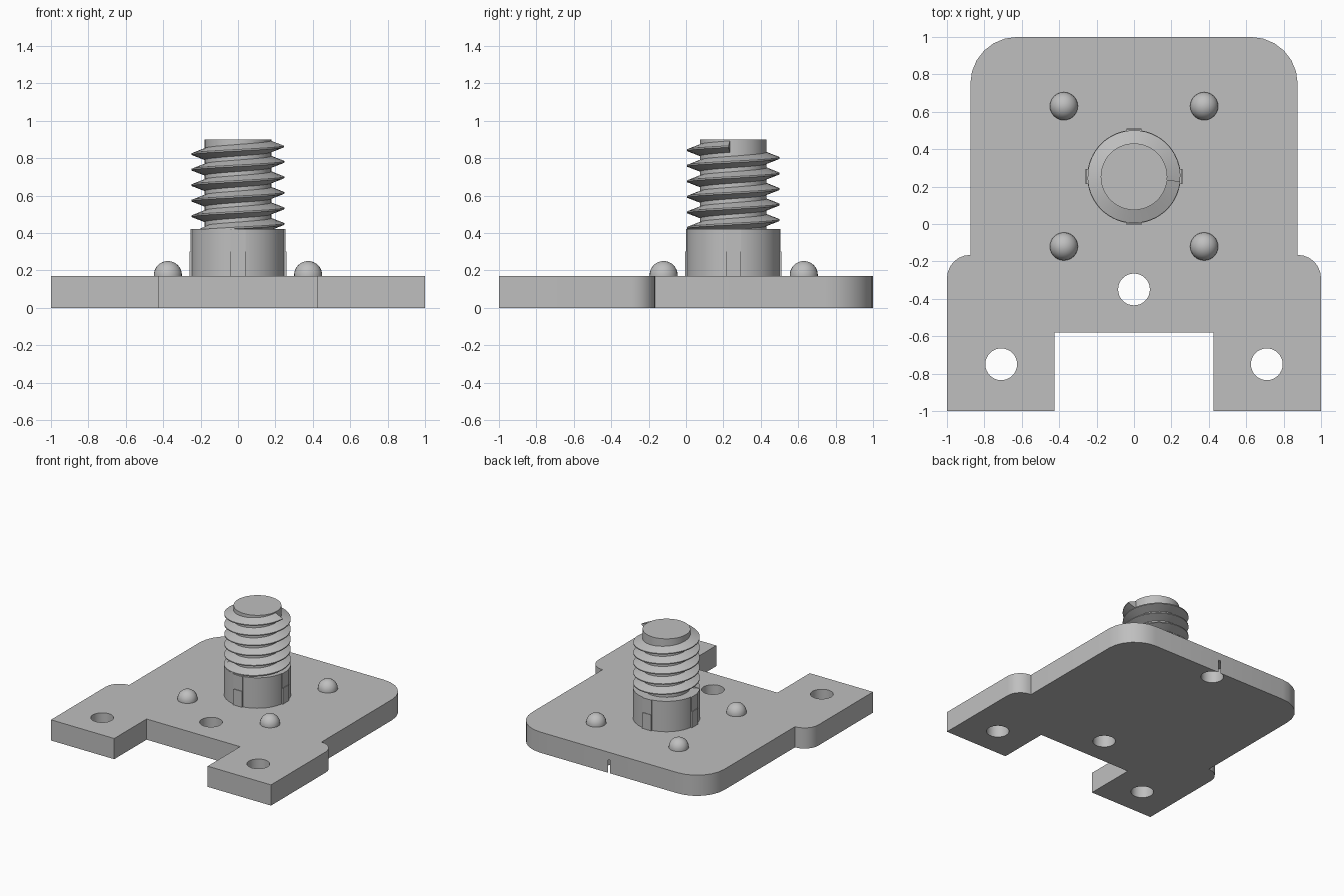
import bpy, bmesh
from math import sin, cos, pi, radians
from mathutils import Matrix, Vector

if "Cube" in bpy.data.objects:
    bpy.data.objects.remove(bpy.data.objects["Cube"], do_unlink=True)

# One plain grey for the whole part
grey = bpy.data.materials.new("plain grey")
grey.use_nodes = True
COLOUR = (0.52, 0.52, 0.52, 1)
grey.diffuse_color = COLOUR
grey.node_tree.nodes["Principled BSDF"].inputs["Base Color"].default_value = COLOUR

PLATE_TOP = 0.17
BOSS_TOP = 0.42
STUD_Y = 0.253


def make(name, bm):
    bmesh.ops.recalc_face_normals(bm, faces=bm.faces)
    mesh = bpy.data.meshes.new(name)
    bm.to_mesh(mesh)
    bm.free()
    mesh.materials.append(grey)
    obj = bpy.data.objects.new(name, mesh)
    bpy.context.collection.objects.link(obj)
    return obj


def smooth(obj):
    bpy.ops.object.select_all(action='DESELECT')
    obj.select_set(True)
    bpy.context.view_layer.objects.active = obj
    bpy.ops.object.shade_smooth_by_angle(angle=radians(35))


def cylinder(name, x, y, radius, low, high, sides=32):
    bm = bmesh.new()
    bmesh.ops.create_cone(bm, cap_ends=True, segments=sides, radius1=radius, radius2=radius,
                          depth=high - low,
                          matrix=Matrix.Translation((x, y, (low + high) / 2)))
    return make(name, bm)


def corner(cx, cy, radius, steps=6):
    return [(cx + radius * cos(i / steps * pi / 2), cy + radius * sin(i / steps * pi / 2))
            for i in range(steps + 1)]


# Base plate: half outline mirrored across x, then extruded
half = [(0.425, -0.58), (0.425, -1), (1, -1)]
half += corner(0.875, -0.29, 0.125)
half += corner(0.625, 0.75, 0.25)
outline = half + [(-x, y) for x, y in reversed(half)]
bm = bmesh.new()
face = bm.faces.new([bm.verts.new((x, y, 0)) for x, y in outline])
top = bmesh.ops.extrude_face_region(bm, geom=[face])["geom"]
bmesh.ops.translate(bm, vec=(0, 0, PLATE_TOP),
                    verts=[v for v in top if isinstance(v, bmesh.types.BMVert)])
plate = make("base_plate", bm)

# Three through holes, and one blind hole under the rear edge
HOLE = 0.085
holes = [(0, -0.35, 0.3), (-0.71, -0.75, 0.3), (0.71, -0.75, 0.3), (0, 0.916, 0.107)]
cutters = []
for x, y, high in holes:
    cutter = cylinder("hole_cutter", x, y, HOLE, -0.1, high)
    cutter.hide_render = True
    cutters.append(cutter)
    cut = plate.modifiers.new("hole", 'BOOLEAN')
    cut.operation = 'DIFFERENCE'
    cut.solver = 'EXACT'
    cut.object = cutter
graph = bpy.context.evaluated_depsgraph_get()
cut_mesh = bpy.data.meshes.new_from_object(plate.evaluated_get(graph))
plate.modifiers.clear()
plate.data = cut_mesh
for cutter in cutters:
    bpy.data.objects.remove(cutter, do_unlink=True)
smooth(plate)

# Locating domes
for x in (-0.375, 0.375):
    for y in (-0.12, 0.63):
        bm = bmesh.new()
        bmesh.ops.create_uvsphere(bm, u_segments=24, v_segments=16, radius=0.075,
                                  matrix=Matrix.Translation((x, y, 0.175)))
        below = [v for v in bm.verts if v.co.z < 0.17]
        bmesh.ops.delete(bm, geom=below, context='VERTS')
        rim = [e for e in bm.edges if e.is_boundary]
        skirt = bmesh.ops.extrude_edge_only(bm, edges=rim)["geom"]
        for v in skirt:
            if isinstance(v, bmesh.types.BMVert):
                v.co.z = PLATE_TOP - 0.01
        bmesh.ops.holes_fill(bm, edges=[e for e in bm.edges if e.is_boundary])
        smooth(make("locating_dome", bm))

# Stud: wide boss and threaded core
smooth(cylinder("stud_boss", 0, STUD_Y, 0.25, PLATE_TOP - 0.02, BOSS_TOP, 64))
smooth(cylinder("stud_core", 0, STUD_Y, 0.178, BOSS_TOP - 0.02, 0.9, 48))

# Four stepped ribs around the boss
for i in range(4):
    turn = Matrix.Translation((0, STUD_Y, 0)) @ Matrix.Rotation(i * pi / 2, 4, 'Z')
    for name, outer, low, high in (("lower_rib", 0.258, 0.16, 0.30),
                                   ("upper_rib", 0.253, 0.29, BOSS_TOP)):
        bm = bmesh.new()
        bmesh.ops.create_cube(bm, size=1)
        size = Vector((0.05, 0.08, high - low))
        for v in bm.verts:
            v.co = Vector((v.co.x * size.x, v.co.y * size.y, v.co.z * size.z))
            v.co += Vector((outer - size.x / 2, 0, (low + high) / 2))
        bmesh.ops.transform(bm, matrix=turn, verts=bm.verts)
        make(name, bm)

# Right-handed screw thread: a wedge section swept along a helix
PITCH, END_Z, TURNS, STEPS = 0.083, 0.862, 5.4, 40
section = [(0.17, -0.034), (0.248, -0.004), (0.248, 0.004), (0.17, 0.034)]
bm = bmesh.new()
rings = []
for i in range(int(TURNS * STEPS) + 1):
    angle = -2 * pi * i / STEPS - 0.1
    z = END_Z - PITCH * i / STEPS
    rings.append([bm.verts.new((r * cos(angle), STUD_Y + r * sin(angle), z + dz))
                  for r, dz in section])
for a, b in zip(rings, rings[1:]):
    for k in range(4):
        n = (k + 1) % 4
        bm.faces.new((a[k], a[n], b[n], b[k]))
bm.faces.new(rings[0])
bm.faces.new(rings[-1])
smooth(make("screw_thread", bm))
